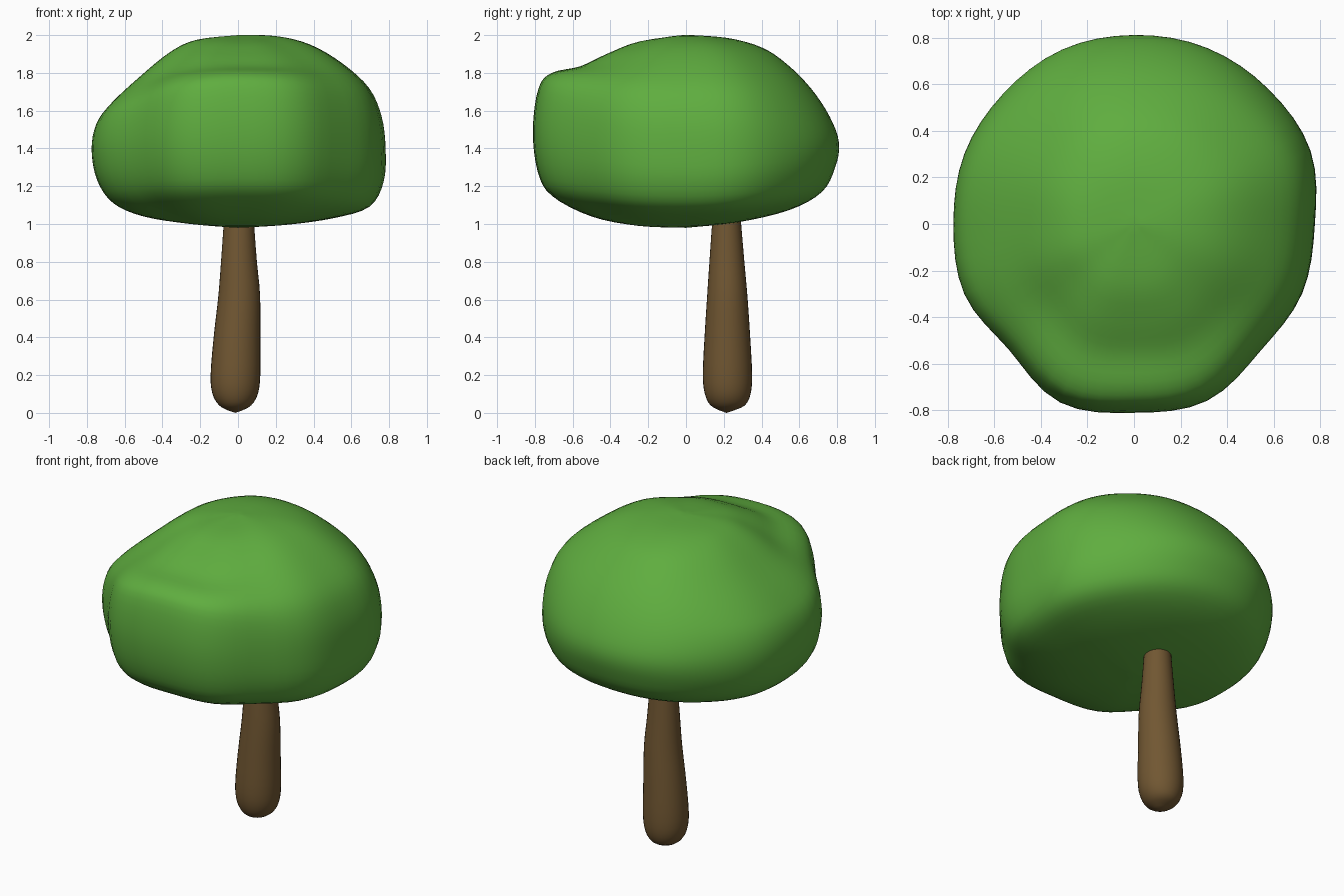
import bpy, bmesh
from math import sin, cos, pi

if "Cube" in bpy.data.objects:
    bpy.data.objects.remove(bpy.data.objects["Cube"])


def material(name, color):
    m = bpy.data.materials.new(name)
    m.diffuse_color = color
    m.use_nodes = True
    m.node_tree.nodes["Principled BSDF"].inputs["Base Color"].default_value = m.diffuse_color
    return m


def spline(p0, p1, p2, p3, t):
    # Catmull-Rom interpolation between p1 and p2
    return 0.5 * (2 * p1 + (p2 - p0) * t + (2 * p0 - 5 * p1 + 4 * p2 - p3) * t * t
                  + (3 * p1 - p0 - 3 * p2 + p3) * t ** 3)


def refine(points, n):
    # smooth open curve through tuples
    last = len(points) - 1
    out = []
    for i in range(last):
        ctrl = [points[max(0, min(last, i + k))] for k in (-1, 0, 1, 2)]
        out += [tuple(spline(*c, s / n) for c in zip(*ctrl)) for s in range(n)]
    return out + [points[-1]]


def skin(name, rings, top, bottom, mat):
    # closed smooth skin over rings, ordered top to bottom
    bm = bmesh.new()
    loops = [[bm.verts.new(p) for p in ring] for ring in rings]
    n = len(loops[0])
    t, b = bm.verts.new(top), bm.verts.new(bottom)
    for j in range(n):
        k = (j + 1) % n
        bm.faces.new((t, loops[0][j], loops[0][k]))
        bm.faces.new((b, loops[-1][k], loops[-1][j]))
        for u, v in zip(loops, loops[1:]):
            bm.faces.new((u[j], v[j], v[k], u[k]))
    bmesh.ops.recalc_face_normals(bm, faces=bm.faces)
    for f in bm.faces:
        f.smooth = True
    mesh = bpy.data.meshes.new(name)
    bm.to_mesh(mesh)
    bm.free()
    mesh.materials.append(mat)
    ob = bpy.data.objects.new(name, mesh)
    bpy.context.collection.objects.link(ob)


# Canopy: (radius, height) profiles on the right, back, left and front sides
right = [(0, 2), (.2, 1.995), (.38, 1.95), (.55, 1.85), (.69, 1.72), (.755, 1.57),
         (.775, 1.4), (.765, 1.22), (.69, 1.09), (.5, 1.03), (.25, .995), (0, .98)]
back = [(0, 2), (.22, 1.985), (.4, 1.935), (.53, 1.85), (.66, 1.72), (.76, 1.57),
        (.81, 1.43), (.79, 1.3), (.72, 1.17), (.55, 1.075), (.28, 1.01), (0, .98)]
left = [(0, 2), (.22, 1.975), (.36, 1.91), (.52, 1.78), (.67, 1.64), (.75, 1.53),
        (.775, 1.39), (.745, 1.23), (.66, 1.11), (.5, 1.04), (.25, 1.0), (0, .98)]
front = [(0, 2), (.25, 1.965), (.42, 1.9), (.56, 1.835), (.71, 1.8), (.78, 1.72),
         (.81, 1.5), (.785, 1.28), (.71, 1.15), (.5, 1.04), (.25, .99), (0, .98)]
sides = [refine(p, 4) for p in (right, back, left, front)]
# plan outline: radius factor every 22.5 degrees
outline = [1, 1.05, 1.03, 1.015, 1, 1.005, 1, 1.01, 1, 1.01, .96, 1.03, 1, 1.02, .97, 1]
SEG = 64
rings = []
for i in range(1, len(sides[0]) - 1):
    ring = []
    for j in range(SEG):
        a = 2 * pi * j / SEG
        q, f = divmod(j, SEG // 4)
        w = sin(f / (SEG // 4) * pi / 2) ** 2
        (r0, z0), (r1, z1) = sides[q][i], sides[(q + 1) % 4][i]
        o, s = divmod(j, SEG // 16)
        k = spline(*(outline[(o + d) % 16] for d in (-1, 0, 1, 2)), s / (SEG // 16))
        r = (r0 * (1 - w) + r1 * w) * k
        ring.append((r * cos(a), r * sin(a), z0 * (1 - w) + z1 * w))
    rings.append(ring)
skin("canopy", rings, (0, 0, 2), (0, 0, .98), material("leaf_green", (.115, .42, .05, 1)))

# Trunk: (height, x min, x max, y min, y max) stations, top to bottom
stations = [(1.1, -.07, .078, .147, .283), (1, -.076, .085, .138, .292),
            (.8, -.09, .1, .124, .309), (.62, -.104, .117, .112, .325),
            (.4, -.129, .118, .098, .34), (.2, -.145, .118, .089, .35),
            (.1, -.135, .105, .1, .342), (.04, -.1, .07, .13, .312),
            (.012, -.05, .02, .18, .25)]
rings = [[((x0 + x1) / 2 + (x1 - x0) / 2 * cos(2 * pi * j / 32),
           (y0 + y1) / 2 + (y1 - y0) / 2 * sin(2 * pi * j / 32), z) for j in range(32)]
         for z, x0, x1, y0, y1 in refine(stations, 3)]
skin("trunk", rings, (.004, .215, 1.1), (-.015, .215, 0), material("bark_brown", (.165, .095, .032, 1)))
